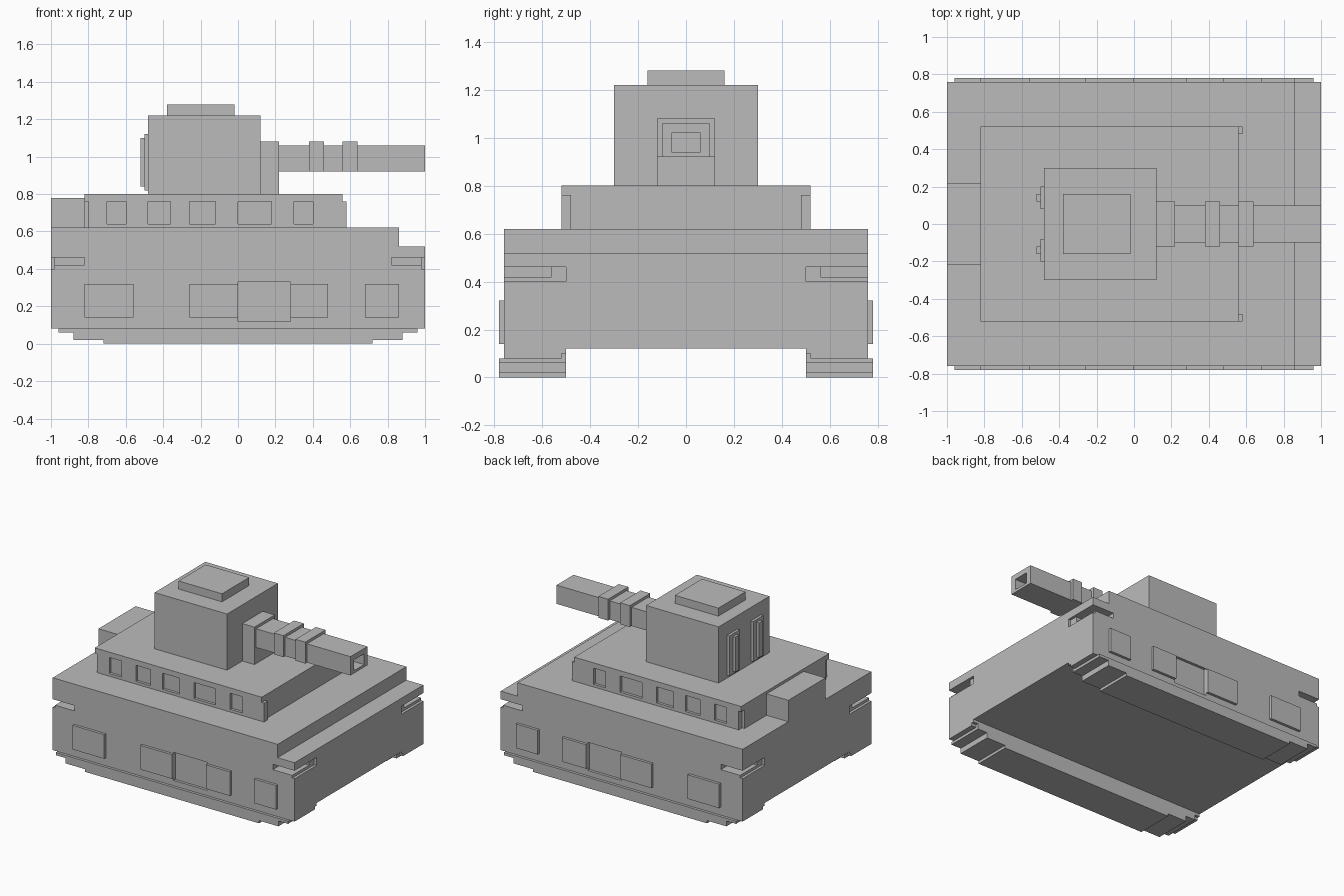
import bpy
import bmesh

cube = bpy.data.objects.get("Cube")
if cube:
    bpy.data.objects.remove(cube, do_unlink=True)

# One plain grey for the whole vehicle
grey = bpy.data.materials.new("plain_grey")
grey.use_nodes = True
colour = (0.5, 0.5, 0.5, 1)
grey.diffuse_color = colour
grey.node_tree.nodes["Principled BSDF"].inputs["Base Color"].default_value = colour


def finish(name, bm):
    bmesh.ops.recalc_face_normals(bm, faces=bm.faces)
    mesh = bpy.data.meshes.new(name)
    bm.to_mesh(mesh)
    bm.free()
    mesh.materials.append(grey)
    obj = bpy.data.objects.new(name, mesh)
    bpy.context.collection.objects.link(obj)
    return obj


def box(name, xs, ys, zs):
    """Box spanning three (low, high) ranges."""
    bm = bmesh.new()
    bmesh.ops.create_cube(bm, size=1)
    for v in bm.verts:
        for i, (low, high) in enumerate((xs, ys, zs)):
            v.co[i] = high if v.co[i] > 0 else low
    return finish(name, bm)


def extrude(name, profile, axis, low, high):
    """Extrude a (horizontal, z) profile along x (axis 0) or y (axis 1)."""
    bm = bmesh.new()
    verts = [bm.verts.new((low, p, z) if axis == 0 else (p, low, z)) for p, z in profile]
    face = bm.faces.new(verts)
    moved = bmesh.ops.extrude_face_region(bm, geom=[face])["geom"]
    for v in moved:
        if isinstance(v, bmesh.types.BMVert):
            v.co[axis] = high
    return finish(name, bm)


def cut(obj, xs, ys, zs):
    """Remove a box-shaped volume from an object."""
    cutter = box("cutter", xs, ys, zs)
    cutter.hide_render = True
    mod = obj.modifiers.new("cut", "BOOLEAN")
    mod.operation = "DIFFERENCE"
    mod.solver = "EXACT"
    mod.object = cutter
    bpy.context.view_layer.objects.active = obj
    bpy.ops.object.modifier_apply(modifier=mod.name)
    bpy.data.objects.remove(cutter, do_unlink=True)


def span(side, a, b):
    """Range a..b mirrored to the given side."""
    return tuple(sorted((side * a, side * b)))


def mirrored(half):
    """Close a half profile by reflecting it."""
    return half + [(-p, z) for p, z in reversed(half)]


SIDES = ((-1, "right"), (1, "left"))

# Hull with a stepped underside and a lower lip at the gun end
hull = extrude("hull", mirrored([(0.76, 0.62), (0.76, 0.08), (0.52, 0.08),
                                 (0.52, 0.10), (0.50, 0.10), (0.50, 0.12)]), 0, -1, 1)
cut(hull, (0.86, 1.1), (-1, 1), (0.52, 0.7))

# Wraparound corner slots and the recess in the middle of each flank
for s, _ in SIDES:
    for e in (-1, 1):
        cut(hull, span(e, 0.98, 1.1), span(s, 0.50, 0.9), (0.40, 0.46))
        cut(hull, span(e, 0.82, 1.1), span(s, 0.56, 0.9), (0.42, 0.46))
    cut(hull, (0, 0.28), span(s, 0.74, 0.9), (0.12, 0.33))

# Stepped tracks, inner rails and raised side plates
track = mirrored([(0.96, 0.08), (0.96, 0.06), (0.88, 0.06),
                  (0.88, 0.02), (0.72, 0.02), (0.72, 0)])
plates = ((-0.82, -0.56), (-0.26, 0), (0.28, 0.48), (0.68, 0.86))
for s, side in SIDES:
    extrude(side + "_track", track, 1, *span(s, 0.50, 0.78))
    box(side + "_track_rail", (-0.96, 0.96), span(s, 0.50, 0.54), (0.08, 0.12))
    for i, xs in enumerate(plates):
        box(f"{side}_side_plate_{i + 1}", xs, span(s, 0.76, 0.78), (0.14, 0.32))

# Upper deck with recessed windows and rear corner notches
deck = box("upper_deck", (-0.82, 0.56), (-0.52, 0.52), (0.62, 0.80))
windows = ((-0.70, -0.60), (-0.48, -0.36), (-0.26, -0.12), (0, 0.18), (0.30, 0.40))
for s, side in SIDES:
    for xs in windows:
        cut(deck, xs, span(s, 0.50, 0.6), (0.64, 0.76))
    cut(deck, (-0.9, -0.80), span(s, 0.48, 0.6), (0.6, 0.76))
    box(side + "_deck_post", (0.56, 0.58), span(s, 0.48, 0.52), (0.62, 0.76))

# Engine housing at the rear
box("engine_housing", (-1, -0.82), (-0.22, 0.22), (0.62, 0.78))

# Turret, hatch and rear vents
box("turret", (-0.48, 0.12), (-0.30, 0.30), (0.80, 1.22))
box("hatch", (-0.38, -0.02), (-0.16, 0.16), (1.22, 1.28))
for s, side in SIDES:
    box(side + "_vent", (-0.50, -0.48), span(s, 0.08, 0.20), (0.82, 1.12))
    box(side + "_vent_ridge", (-0.52, -0.50), span(s, 0.12, 0.16), (0.84, 1.10))

# Gun mount, hollow barrel and its bands
box("gun_mount", (0.12, 0.22), (-0.12, 0.12), (0.80, 1.08))
barrel = box("barrel", (0.22, 1), (-0.10, 0.10), (0.92, 1.06))
cut(barrel, (0.84, 1.1), (-0.06, 0.06), (0.94, 1.02))
for i, xs in enumerate(((0.38, 0.46), (0.56, 0.64))):
    box(f"barrel_band_{i + 1}", xs, (-0.12, 0.12), (0.92, 1.08))
